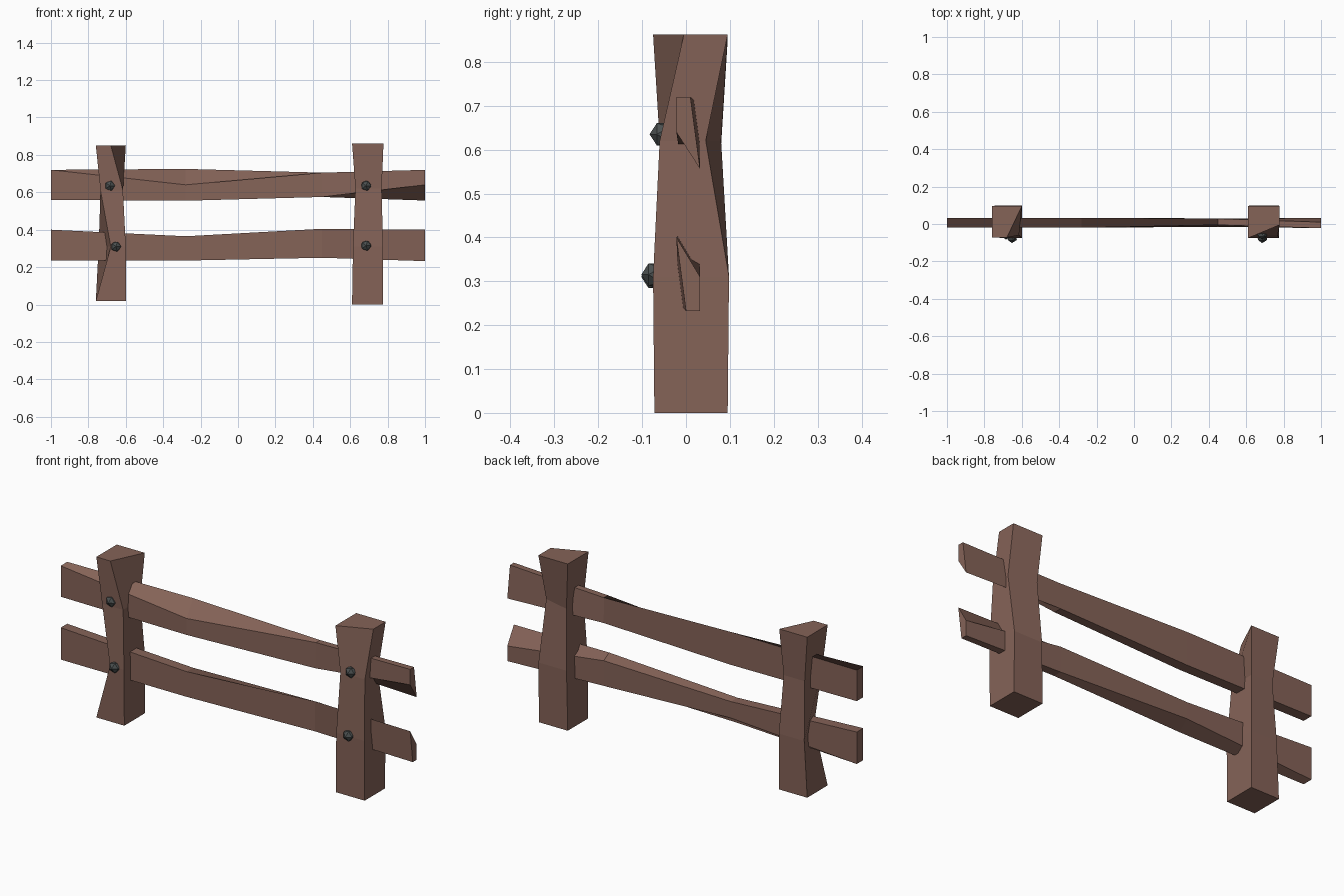
import bpy, bmesh
from mathutils import Matrix


def material(name, rgb):
    m = bpy.data.materials.new(name)
    m.diffuse_color = (*rgb, 1)
    return m


wood = material("wood", (0.235, 0.125, 0.097))
iron = material("iron", (0.07, 0.08, 0.08))


def finish(bm, name, mat):
    bmesh.ops.recalc_face_normals(bm, faces=bm.faces)
    mesh = bpy.data.meshes.new(name)
    bm.to_mesh(mesh)
    bm.free()
    ob = bpy.data.objects.new(name, mesh)
    ob.data.materials.append(mat)
    bpy.context.collection.objects.link(ob)


def loft(name, rings):
    """Skin a stack of four-cornered sections and cap both ends."""
    bm = bmesh.new()
    rows = [[bm.verts.new(p) for p in ring] for ring in rings]
    for a, b in zip(rows, rows[1:]):
        for i in range(4):
            j = (i + 1) % 4
            bm.faces.new((a[i], a[j], b[j], b[i]))
    bm.faces.new(rows[0])
    bm.faces.new(rows[-1])
    finish(bm, name, wood)


def post(name, sections):
    # section: z, then (x, y) of front-left, front-right, back-right, back-left
    loft(name, [[(x, y, z) for x, y in c] for z, *c in sections])


def rail(name, sections):
    # section: x, then (y, z) of front-bottom, front-top, back-top, back-bottom
    loft(name, [[(x, y, z) for y, z in c] for x, *c in sections])


# Hewn posts, each with a few chipped corners
post("left_post", [
    (0.02, (-0.76, -0.072), (-0.60, -0.072), (-0.60, 0.095), (-0.76, 0.095)),
    (0.31, (-0.68, -0.075), (-0.60, -0.075), (-0.60, 0.098), (-0.745, 0.098)),
    (0.61, (-0.735, -0.06), (-0.615, -0.06), (-0.615, 0.08), (-0.735, 0.08)),
    (0.85, (-0.76, -0.072), (-0.68, -0.072), (-0.60, 0.095), (-0.76, 0.095)),
])
post("right_post", [
    (0.0, (0.61, -0.072), (0.775, -0.072), (0.775, 0.095), (0.61, 0.095)),
    (0.31, (0.615, -0.075), (0.775, -0.075), (0.775, 0.098), (0.615, 0.098)),
    (0.62, (0.628, -0.06), (0.768, -0.06), (0.768, 0.045), (0.628, 0.08)),
    (0.862, (0.61, -0.075), (0.778, -0.005), (0.778, 0.095), (0.61, 0.095)),
])

# Uneven rails
rail("upper_rail", [
    (-1.0, (-0.02, 0.56), (-0.02, 0.72), (0.033, 0.72), (0.033, 0.56)),
    (-0.28, (-0.02, 0.555), (-0.02, 0.64), (0.033, 0.725), (0.033, 0.555)),
    (0.45, (-0.012, 0.575), (-0.005, 0.705), (0.028, 0.705), (0.03, 0.575)),
    (1.0, (-0.022, 0.64), (-0.022, 0.72), (0.01, 0.72), (0.032, 0.556)),
])
rail("lower_rail", [
    (-1.0, (-0.02, 0.235), (-0.02, 0.40), (0.033, 0.40), (0.033, 0.235)),
    (-0.28, (-0.02, 0.235), (-0.02, 0.365), (0.033, 0.365), (0.033, 0.28)),
    (0.45, (-0.015, 0.25), (-0.015, 0.405), (0.03, 0.38), (0.03, 0.25)),
    (1.0, (0.0, 0.232), (-0.022, 0.40), (0.032, 0.31), (0.032, 0.232)),
])

# Faceted bolts on the front of the posts
for name, x, y, z in (("upper_left", -0.685, -0.053, 0.635),
                      ("lower_left", -0.653, -0.072, 0.31),
                      ("upper_right", 0.685, -0.053, 0.635),
                      ("lower_right", 0.685, -0.072, 0.315)):
    bm = bmesh.new()
    bmesh.ops.create_icosphere(
        bm, subdivisions=1, radius=0.03,
        matrix=Matrix.Translation((x, y, z)) @ Matrix.Rotation(1.5708, 4, 'X'))
    finish(bm, name + "_bolt", iron)
